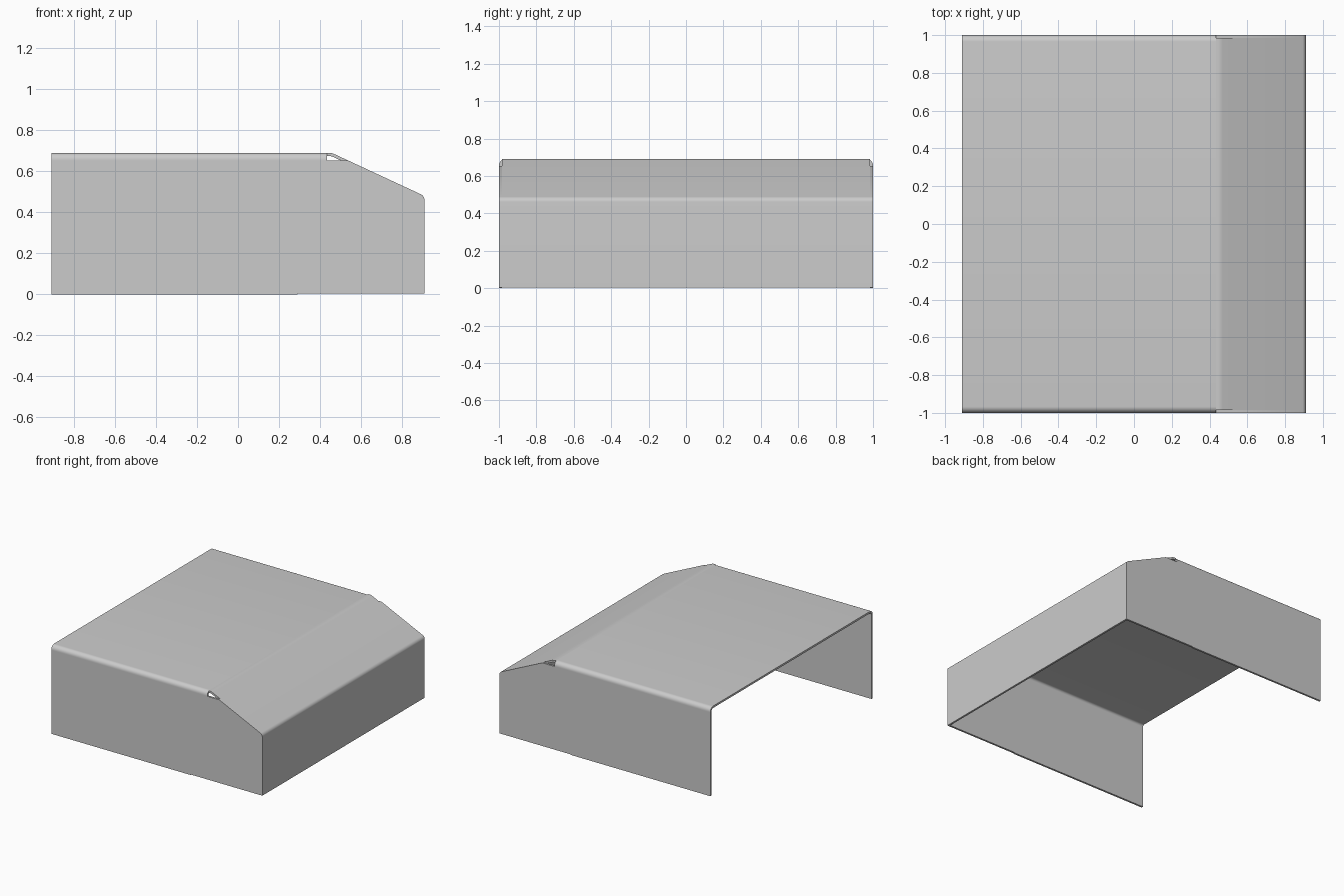
import bpy, bmesh, math
from mathutils import Vector

if "Cube" in bpy.data.objects:
    bpy.data.objects.remove(bpy.data.objects["Cube"])

T = 0.015          # sheet thickness
HX, HY = 0.91, 1.0  # half extents
TOP = 0.69         # flat top height
SEAM = 0.652       # where the side walls meet the rolled edge
SLIT = 0.435       # end of the rolled edge
BEND, LIP = (0.458, TOP), (HX, 0.48)

steel = bpy.data.materials.new("grey sheet metal")
steel.use_nodes = True
colour = (0.6, 0.6, 0.6, 1)
steel.diffuse_color = colour
steel.node_tree.nodes["Principled BSDF"].inputs["Base Color"].default_value = colour


def fillet(a, corner, b, r, n=8):
    """Arc of radius r that rounds a corner between a and b."""
    a, c, b = Vector(a), Vector(corner), Vector(b)
    u, v = (a - c).normalized(), (b - c).normalized()
    half = u.angle(v) / 2
    centre = c + (u + v).normalized() * (r / math.sin(half))
    start = c + u * (r / math.tan(half)) - centre
    end = c + v * (r / math.tan(half)) - centre
    sweep = start.angle_signed(end)
    out = []
    for i in range(n + 1):
        k = -sweep * i / n
        out.append(centre + Vector((start.x * math.cos(k) - start.y * math.sin(k),
                                    start.x * math.sin(k) + start.y * math.cos(k))))
    return out


def ribbon(path):
    """Closed outline of a sheet whose outer face follows path, thickened to its right."""
    path = [Vector(p) for p in path]
    inner = []
    for i, p in enumerate(path):
        d0 = (p - path[i - 1]).normalized() if i else (path[1] - p).normalized()
        d1 = (path[i + 1] - p).normalized() if i < len(path) - 1 else d0
        m = (d0 + d1).normalized()
        inner.append(p + Vector((m.y, -m.x)) * (T / m.dot(d0)))
    return path + inner[::-1]


def prism(name, outline, lo, hi, place):
    """Sweep a flat outline from lo to hi; place maps (u, v, w) to a position."""
    bm = bmesh.new()
    a, b = [[bm.verts.new(place(p[0], p[1], w)) for p in outline] for w in (lo, hi)]
    bm.faces.new(a)
    bm.faces.new(b)
    n = len(a)
    for i in range(n):
        j = (i + 1) % n
        bm.faces.new((a[i], a[j], b[j], b[i]))
    bmesh.ops.recalc_face_normals(bm, faces=bm.faces)
    mesh = bpy.data.meshes.new(name)
    bm.to_mesh(mesh)
    bm.free()
    mesh.materials.append(steel)
    ob = bpy.data.objects.new(name, mesh)
    bpy.context.collection.objects.link(ob)
    bpy.ops.object.select_all(action="DESELECT")
    ob.select_set(True)
    bpy.context.view_layer.objects.active = ob
    bpy.ops.object.shade_smooth_by_angle(angle=math.radians(30))
    return ob


def along_x(u, v, w):
    return (w, u, v)


def along_y(u, v, w):
    return (u, w, v)


# Flat top with an edge rolled down on both sides
left_roll = fillet((-HY, 0), (-HY, TOP), (0, TOP), 0.034)
right_roll = [Vector((-p.x, p.y)) for p in reversed(left_roll)]
roof = [(-HY, SEAM)] + left_roll + right_roll + [(HY, SEAM)]
prism("top_panel", ribbon(roof), -HX, SLIT, along_x)

# Sloped flap folded down into the end wall, set between the side walls
fold = fillet((SLIT, TOP), BEND, LIP, 0.06, 4)
nose = fillet(BEND, LIP, (HX, 0), 0.03)
flap = [(SLIT, TOP)] + fold + nose + [(HX, 0.004)]
prism("sloped_flap_and_end_wall", ribbon(flap), -HY + T, HY - T, along_y)

# Side walls, relieved below the flap to leave the small corner slit
slope = (LIP[1] - BEND[1]) / (LIP[0] - BEND[0])
meet = BEND[0] + (SEAM - BEND[1]) / slope
side = [(-HX, 0), (-HX, SEAM), (meet, SEAM)] + nose + [(HX, 0.004), (0.29, 0.004), (0.29, 0)]
for name, lo in (("right_side_wall", -HY), ("left_side_wall", HY - T)):
    prism(name, side, lo, lo + T, along_y)
